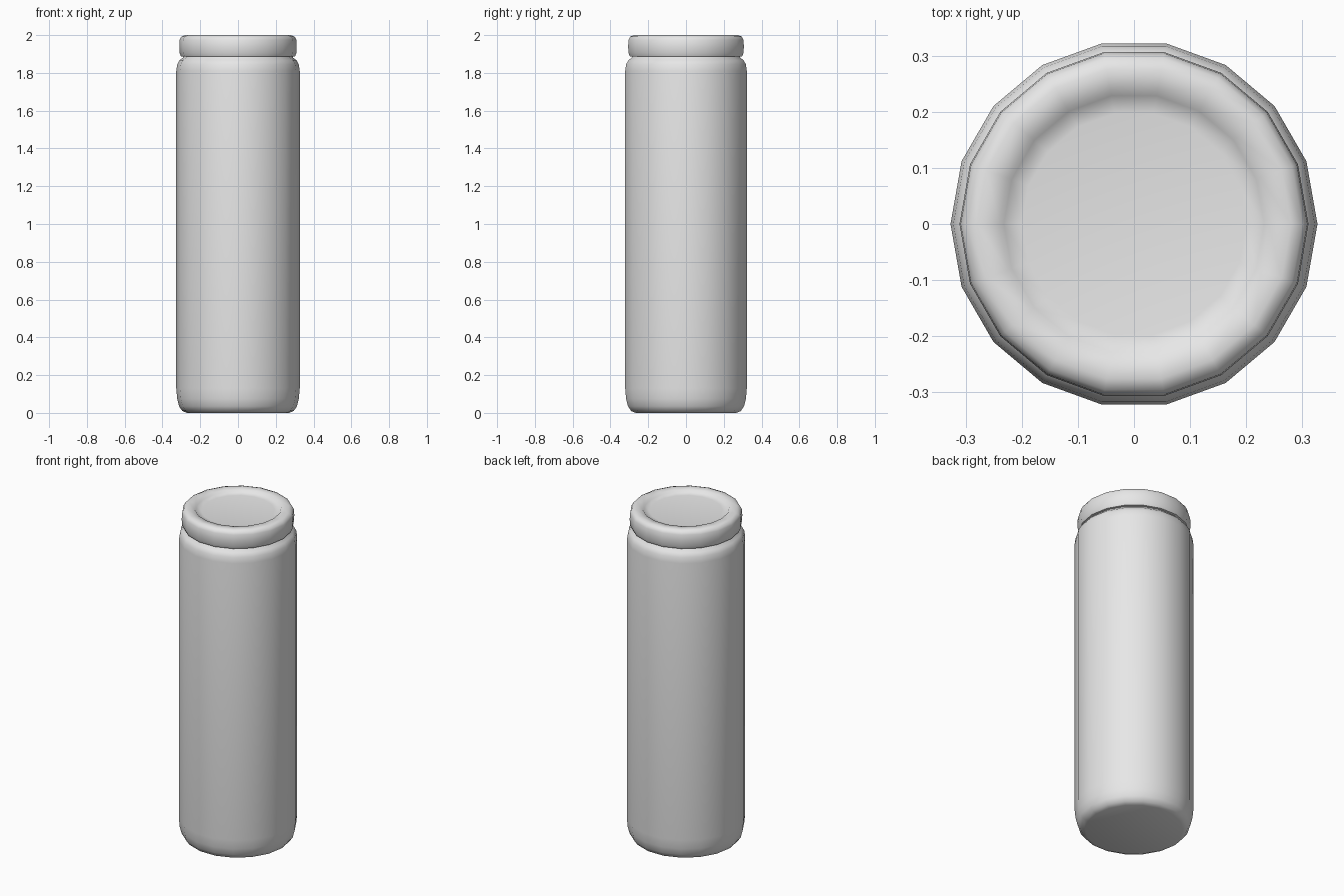
import bpy, bmesh
from math import cos, sin, tau, radians

cube = bpy.data.objects.get("Cube")
if cube:
    bpy.data.objects.remove(cube)

SIDES = 18


def make_material(name, color):
    mat = bpy.data.materials.new(name)
    mat.use_nodes = True
    mat.diffuse_color = color
    mat.node_tree.nodes["Principled BSDF"].inputs["Base Color"].default_value = color
    return mat


def lathe(name, profile, mat, sharp_angle):
    """Revolve (radius, height) points from bottom to top and cap both ends."""
    bm = bmesh.new()
    rings = [[bm.verts.new((r * cos(tau * i / SIDES), r * sin(tau * i / SIDES), z))
              for i in range(SIDES)] for r, z in profile]
    for low, high in zip(rings, rings[1:]):
        for i in range(SIDES):
            j = (i + 1) % SIDES
            bm.faces.new((low[i], low[j], high[j], high[i]))
    bm.faces.new(rings[0][::-1])
    bm.faces.new(rings[-1])
    mesh = bpy.data.meshes.new(name)
    bm.to_mesh(mesh)
    bm.free()
    mesh.materials.append(mat)
    obj = bpy.data.objects.new(name, mesh)
    bpy.context.collection.objects.link(obj)
    bpy.ops.object.select_all(action='DESELECT')
    obj.select_set(True)
    bpy.context.view_layer.objects.active = obj
    bpy.ops.object.shade_smooth_by_angle(angle=radians(sharp_angle))
    return obj


grey = make_material("light grey", (0.8, 0.8, 0.8, 1))

# Tall jar body with rounded foot and shoulder, narrowing to a neck
lathe("jar_body", [(0.27, 0), (0.295, 0.01), (0.312, 0.035), (0.322, 0.075),
                   (0.327, 0.13), (0.327, 1.81), (0.322, 1.845), (0.31, 1.867),
                   (0.292, 1.88), (0.285, 1.9)], grey, 50)

# Rounded lid with a shallow dished top
lathe("lid", [(0.285, 1.885), (0.302, 1.888), (0.309, 1.905), (0.311, 1.94),
              (0.309, 1.975), (0.3, 1.992), (0.28, 2.0), (0.24, 1.996),
              (0.232, 1.985), (0.2, 1.98)], grey, 50)
